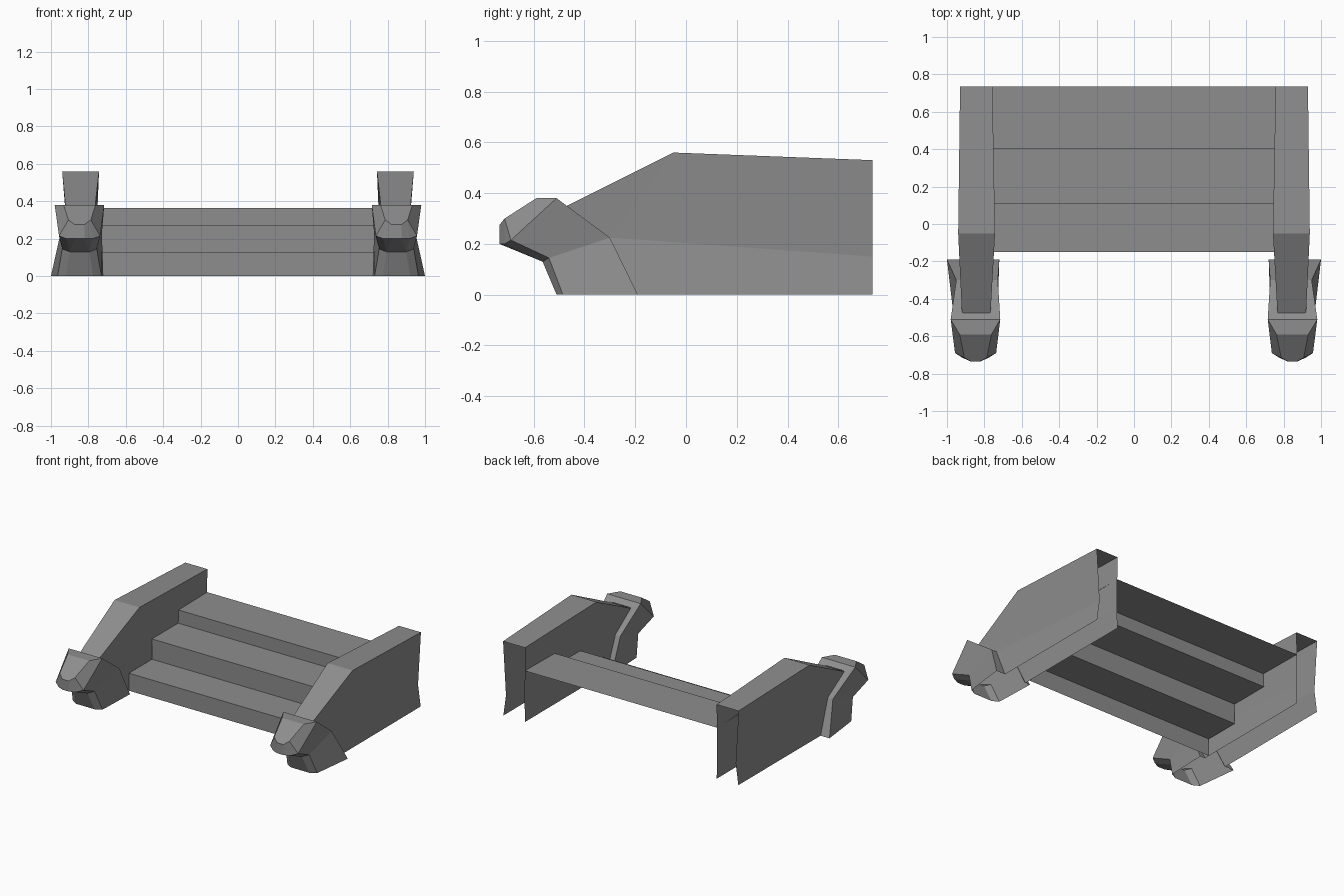
import bpy
import bmesh

cube = bpy.data.objects.get("Cube")
if cube:
    bpy.data.objects.remove(cube, do_unlink=True)

stone = bpy.data.materials.new("grey_stone")
stone.use_nodes = True
GREY = (0.27, 0.27, 0.27, 1)
stone.diffuse_color = GREY
stone.node_tree.nodes["Principled BSDF"].inputs["Base Color"].default_value = GREY


def make_part(name, points, faces, mirror=True):
    """Flat faced open shell from named points, optionally mirrored to the other side."""
    bm = bmesh.new()
    verts = {key: bm.verts.new(co) for key, co in points.items()}
    for keys in faces:
        bm.faces.new([verts[k] for k in keys])
    bmesh.ops.recalc_face_normals(bm, faces=bm.faces)
    mesh = bpy.data.meshes.new(name)
    bm.to_mesh(mesh)
    bm.free()
    mesh.materials.append(stone)
    obj = bpy.data.objects.new(name, mesh)
    bpy.context.collection.objects.link(obj)
    if mirror:
        obj.modifiers.new("other_side", "MIRROR").use_mirror_merge = False
    return obj


def both_sides(table):
    """Each entry is y, z, outer x, inner x; keys get a suffix o or i."""
    points = {}
    for key, (y, z, outer, inner) in table.items():
        points[key + "o"] = (outer, y, z)
        points[key + "i"] = (inner, y, z)
    return points


def side_faces(strips):
    return [[k + s for k in strip.split()] for strip in strips for s in "oi"]


def bridge(*pairs):
    """Faces joining the outer and inner side between two keys."""
    return [(a + "o", b + "o", b + "i", a + "i") for a, b in pairs]


# Stairs: one folded sheet
profile = [(-.15, 0), (-.15, .125), (.11, .125), (.11, .27),
           (.405, .27), (.405, .365), (.735, .365)]
stairs = {f"s{n}{side}": (x, y, z) for n, (y, z) in enumerate(profile)
          for side, x in (("o", .757), ("i", -.757))}
make_part("stairs", stairs,
          bridge(*[(f"s{n}", f"s{n + 1}") for n in range(len(profile) - 1)]), False)

# Side walls: hollow, open below and behind, pinched along the middle
wall = both_sides({
    "top_front": (-.475, .347, .92, .767),
    "top_peak": (-.05, .56, .94, .743),
    "top_back": (.735, .53, .93, .757),
    "mid_front": (-.3, .225, .91, .768),
    "mid_back": (.735, .15, .907, .76),
    "low_front": (-.19, 0, .93, .758),
    "low_back": (.735, 0, .928, .757),
})
make_part("side_wall", wall,
          side_faces(["top_front top_peak mid_front",
                      "top_peak top_back mid_back mid_front",
                      "mid_front mid_back low_back low_front"])
          + bridge(("top_front", "top_peak"), ("top_peak", "top_back")))

# Paw shaped end posts: hollow, open below
post = both_sides({
    "rim_top": (-.51, .38, .98, .715),
    "rim_mid": (-.3, .225, .95, .728),
    "rim_low": (-.19, 0, 1.0, .72),
    "cheek": (-.69, .215, .957, .737),
    "throat": (-.54, .145, .94, .755),
    "heel": (-.485, 0, .965, .73),
    "brow": (-.59, .38, .932, .762),
    "nose": (-.715, .3, .907, .787),
    "tip": (-.735, .275, .873, .822),
    "chin": (-.715, .2, .917, .777),
    "chin_tip": (-.735, .2, .873, .822),
    "neck": (-.565, .13, .9, .793),
    "foot": (-.51, 0, .92, .775),
    "seat_top": (-.475, .35, .915, .77),
    "seat_mid": (-.3, .225, .905, .77),
    "seat_low": (-.19, 0, .925, .765),
})
make_part("end_post", post,
          side_faces(["rim_top rim_mid throat cheek",
                      "rim_mid rim_low heel throat",
                      "rim_top cheek nose brow",
                      "cheek chin nose",
                      "nose chin chin_tip tip",
                      "cheek throat neck chin",
                      "chin neck chin_tip",
                      "throat heel foot neck",
                      "rim_top seat_top seat_mid rim_mid",
                      "rim_mid seat_mid seat_low rim_low"])
          + bridge(("rim_top", "brow"), ("tip", "chin_tip"), ("chin_tip", "neck"),
                   ("neck", "foot"), ("rim_top", "seat_top"))
          + [("browo", "noseo", "tipo", "tipi", "nosei", "browi")])
